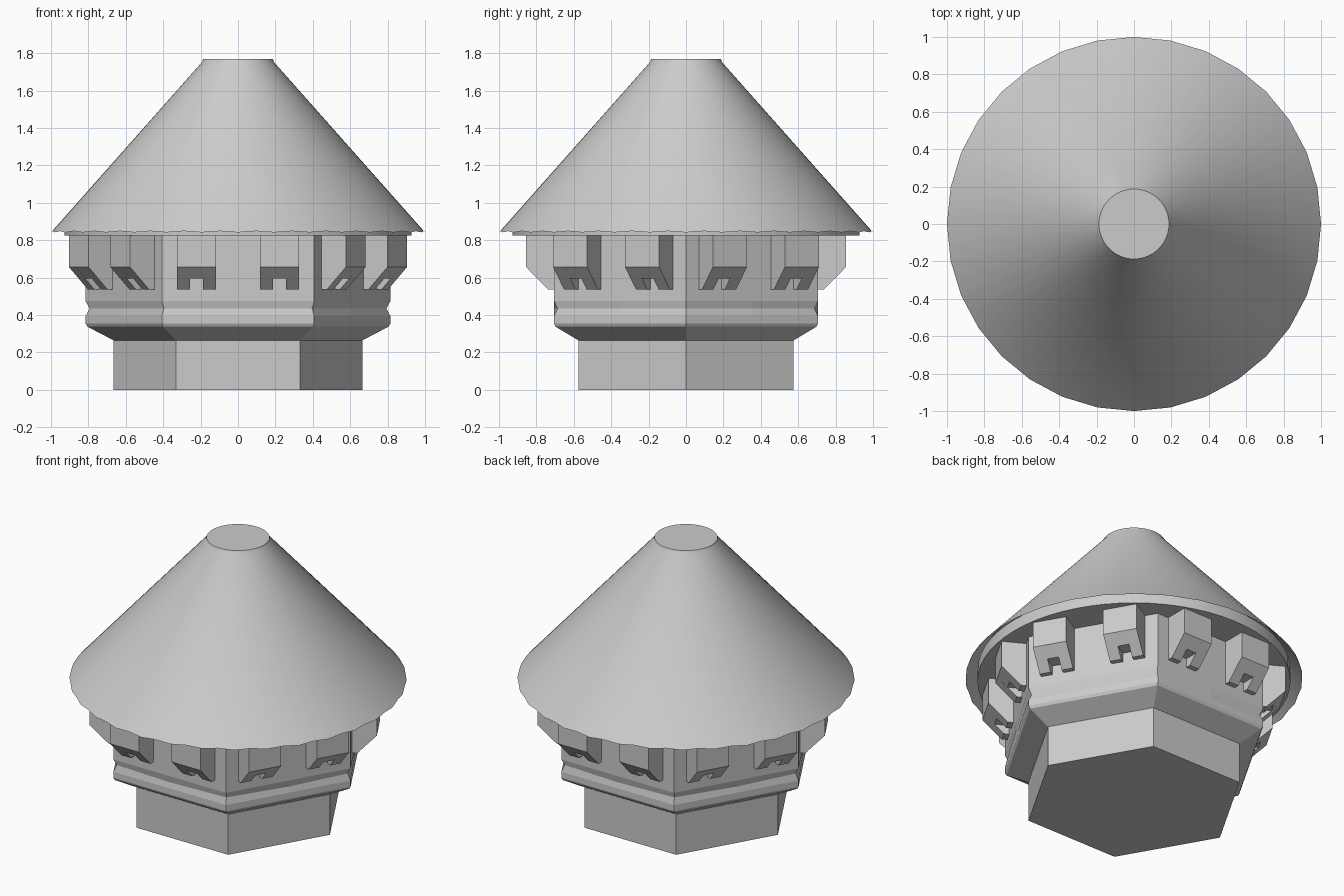
import bpy, bmesh
from math import sin, cos, pi, radians

if "Cube" in bpy.data.objects:
    bpy.data.objects.remove(bpy.data.objects["Cube"])


def loft(bm, rings):
    """Skin a list of equal-length closed rings and cap both ends."""
    vr = [[bm.verts.new(p) for p in r] for r in rings]
    n = len(rings[0])
    for a, b in zip(vr, vr[1:]):
        for i in range(n):
            j = (i + 1) % n
            bm.faces.new((a[i], a[j], b[j], b[i]))
    bm.faces.new(vr[0])
    bm.faces.new(vr[-1])


def finish(name, bm, smooth=None):
    bmesh.ops.remove_doubles(bm, verts=bm.verts, dist=1e-5)
    bmesh.ops.recalc_face_normals(bm, faces=bm.faces)
    me = bpy.data.meshes.new(name)
    bm.to_mesh(me)
    bm.free()
    ob = bpy.data.objects.new(name, me)
    bpy.context.collection.objects.link(ob)
    if smooth:
        bpy.ops.object.select_all(action='DESELECT')
        bpy.context.view_layer.objects.active = ob
        ob.select_set(True)
        bpy.ops.object.shade_smooth_by_angle(angle=radians(smooth))
    return ob


def hex_ring(r, z, dent=0.0):
    """Hexagon with edge midpoints; dent pulls in the corners only."""
    pts = []
    for i in range(12):
        a = i * pi / 6
        rad = r - dent if i % 2 == 0 else r * cos(pi / 6)
        pts.append((rad * cos(a), rad * sin(a), z))
    return pts


def round_ring(r, z, rise=0.0):
    """32-sided ring with midpoints, which may rise to scallop the edge."""
    pts = []
    for i in range(64):
        a = i * pi / 32
        odd = i % 2
        rad = r * cos(pi / 32) if odd and rise else r
        pts.append((rad * cos(a), rad * sin(a), z + odd * rise))
    return pts


# Hexagonal base plinth
bm = bmesh.new()
loft(bm, [hex_ring(0.665, 0), hex_ring(0.665, 0.28)])
finish("base_plinth", bm)

# Flared hexagonal wall with worn corners
bm = bmesh.new()
loft(bm, [hex_ring(r, z, d) for r, z, d in (
    (0.665, 0.265, 0), (0.805, 0.338, 0), (0.815, 0.355, 0),
    (0.815, 0.395, 0), (0.815, 0.435, 0.022), (0.815, 0.475, 0),
    (0.815, 0.84, 0))])
finish("upper_wall", bm)

# Overhanging brackets with a slot in the foot, two per face
full = [(0.69, 0.537), (0.738, 0.537), (0.855, 0.657), (0.855, 0.84), (0.69, 0.84)]
slot = [(0.69, 0.596), (0.795, 0.596)] + full[2:]
stations = [(-0.105, full), (-0.035, full), (-0.035, slot),
            (0.035, slot), (0.035, full), (0.105, full)]
for face in range(6):
    for side in (-1, 1):
        bm = bmesh.new()
        loft(bm, [[(side * 0.222 + t, -d, z) for d, z in prof]
                  for t, prof in stations])
        ob = finish(f"bracket_{face * 2 + (side + 1) // 2 + 1}", bm)
        ob.rotation_euler.z = face * pi / 3

# Round ceiling drum under the roof
bm = bmesh.new()
loft(bm, [round_ring(0.928, 0.825), round_ring(0.928, 0.90)])
finish("ceiling_drum", bm, 30)

# Conical roof shell with scalloped eaves and flat top
bm = bmesh.new()
loft(bm, [round_ring(0.90, 0.945), round_ring(1.0, 0.842, 0.007),
          round_ring(0.193, 1.752), round_ring(0.187, 1.768)])
finish("roof_cone", bm, 25)
